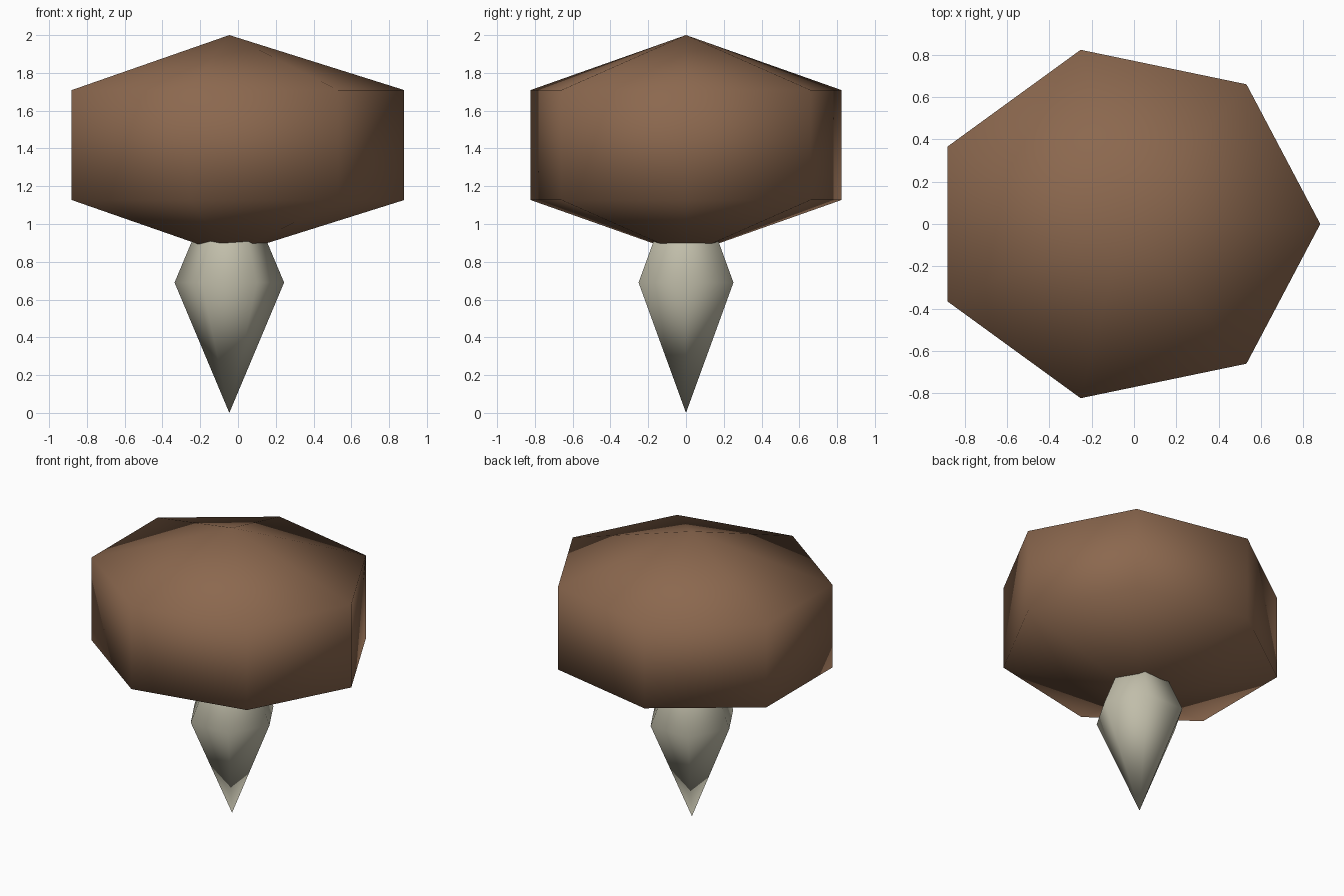
import bpy, bmesh, math

if "Cube" in bpy.data.objects:
    bpy.data.objects.remove(bpy.data.objects["Cube"])

CENTRE_X = -0.046


def material(name, rgb):
    m = bpy.data.materials.new(name)
    m.diffuse_color = (*rgb, 1.0)
    m.use_nodes = True
    m.node_tree.nodes["Principled BSDF"].inputs["Base Color"].default_value = m.diffuse_color
    return m


def blob(name, sides, rx, ry, bottom, rings, top, mat):
    """Smooth-shaded low-poly spheroid: a pole, rings of vertices, a pole."""
    bm = bmesh.new()
    low = bm.verts.new((CENTRE_X, 0, bottom))
    high = bm.verts.new((CENTRE_X, 0, top))
    loops = []
    for z in rings:
        loops.append([bm.verts.new((CENTRE_X + rx * math.cos(2 * math.pi * i / sides),
                                    ry * math.sin(2 * math.pi * i / sides), z))
                      for i in range(sides)])
    for i in range(sides):
        j = (i + 1) % sides
        bm.faces.new((low, loops[0][j], loops[0][i]))
        for a, b in zip(loops, loops[1:]):
            bm.faces.new((a[i], a[j], b[j], b[i]))
        bm.faces.new((loops[-1][i], loops[-1][j], high))
    for f in bm.faces:
        f.smooth = True
    mesh = bpy.data.meshes.new(name)
    bm.to_mesh(mesh)
    bm.free()
    mesh.materials.append(mat)
    obj = bpy.data.objects.new(name, mesh)
    bpy.context.collection.objects.link(obj)
    return obj


brown = material("cap brown", (0.26, 0.138, 0.077))
cream = material("stem cream", (0.53, 0.51, 0.40))

# Seven-sided cap
blob("mushroom_cap", 7, 0.926, 0.844, 0.836, (1.127, 1.709), 2.0, brown)
# Six-sided pointed stem, its upper half running into the cap
blob("mushroom_stem", 6, 0.29, 0.29, 0.0, (0.69,), 1.38, cream)
